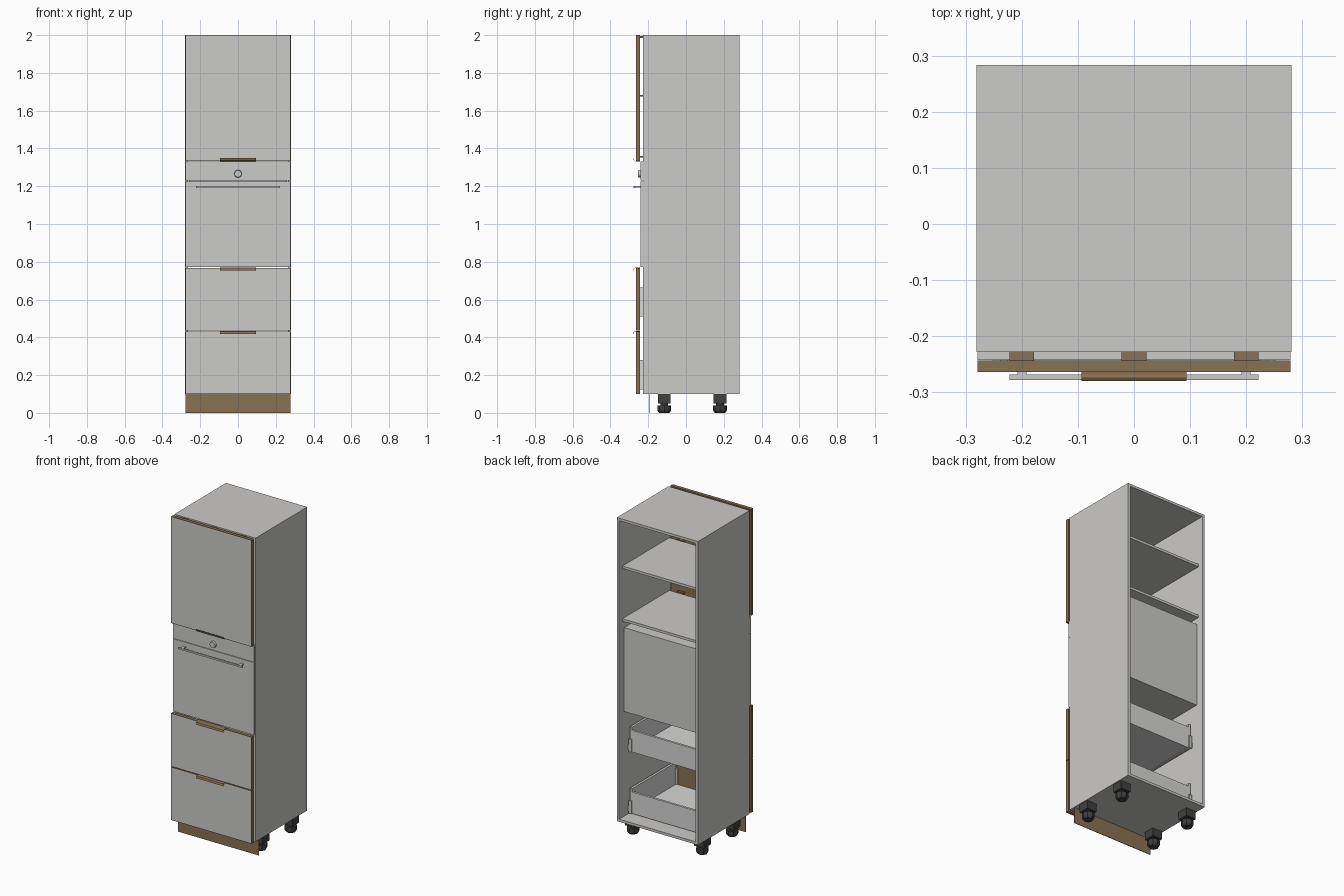
import bpy, bmesh, math
from mathutils import Matrix, Vector

if "Cube" in bpy.data.objects:
    bpy.data.objects.remove(bpy.data.objects["Cube"])


def material(name, rgb):
    m = bpy.data.materials.new(name)
    m.diffuse_color = (*rgb, 1)
    m.use_nodes = True
    m.node_tree.nodes["Principled BSDF"].inputs["Base Color"].default_value = m.diffuse_color
    return m


PANEL = material("light grey panel", (0.60, 0.595, 0.58))
WOOD = material("brown wood", (0.25, 0.165, 0.088))
BLACK = material("dark plastic", (0.05, 0.05, 0.05))
METAL = material("white metal", (0.68, 0.68, 0.67))


def finish(name, bm, *mats):
    bmesh.ops.recalc_face_normals(bm, faces=bm.faces)
    me = bpy.data.meshes.new(name)
    bm.to_mesh(me)
    bm.free()
    for m in mats:
        me.materials.append(m)
    ob = bpy.data.objects.new(name, me)
    bpy.context.collection.objects.link(ob)
    return ob


def add_box(bm, x, y, z):
    """Add a box given by (min, max) on each axis."""
    c = [(a + b) / 2 for a, b in (x, y, z)]
    s = [b - a for a, b in (x, y, z)]
    bmesh.ops.create_cube(bm, size=1, matrix=Matrix.Translation(c) @ Matrix.Diagonal((*s, 1)))


def box(name, x, y, z, mat):
    bm = bmesh.new()
    add_box(bm, x, y, z)
    return finish(name, bm, mat)


def add_cylinder(bm, r1, r2, depth, centre, sides, rot=None):
    m = Matrix.Translation(centre) @ (rot or Matrix())
    bmesh.ops.create_cone(bm, cap_ends=True, segments=sides, radius1=r1, radius2=r2, depth=depth, matrix=m)


def front_panel(name, z):
    """Brown board with a grey face inset on its front."""
    bm = bmesh.new()
    add_box(bm, (-0.279, 0.279), (-0.264, -0.243), z)
    bm.normal_update()
    face = [f for f in bm.faces if f.normal.y < -0.9]
    bmesh.ops.inset_region(bm, faces=face, thickness=0.004)
    face[0].material_index = 1
    return finish(name, bm, WOOD, PANEL)


def pull(name, z, flip):
    """Bent edge pull: strip profile leaving the board edge and curling over."""
    outer = [(-0.243, 0.001), (-0.268, 0.001), (-0.276, -0.003), (-0.280, -0.016)]
    inner = [(-0.278, -0.016), (-0.2745, -0.0045), (-0.268, -0.001), (-0.243, -0.001)]
    bm = bmesh.new()
    f = bm.faces.new([bm.verts.new((-0.094, y, z + flip * h)) for y, h in outer + inner])
    ext = bmesh.ops.extrude_face_region(bm, geom=[f])
    bmesh.ops.translate(bm, vec=(0.188, 0, 0), verts=[v for v in ext["geom"] if isinstance(v, bmesh.types.BMVert)])
    return finish(name, bm, WOOD)


# Carcass: open at the back
T = 0.016
Y0, Y1 = -0.228, 0.283
for side, s in (("left", -1), ("right", 1)):
    box(side + "_side", sorted((s * 0.281, s * (0.281 - T))), (Y0, Y1), (0.1, 2.0), PANEL)
W = 0.281 - T
box("top_panel", (-W, W), (Y0, Y1), (2.0 - T, 2.0), PANEL)
box("bottom_panel", (-W, W), (Y0, Y1), (0.1, 0.1 + T), PANEL)

# Shelves
for i, z in enumerate((1.35, 1.68)):
    box(f"shelf_{i + 1}", (-W, W), (-0.215, 0.25), (z - T / 2, z + T / 2), PANEL)

# Door, drawer fronts and pulls
front_panel("upper_door", (1.333, 2.0))
front_panel("upper_drawer_front", (0.436, 0.768))
front_panel("lower_drawer_front", (0.1, 0.432))
pull("upper_door_pull", 1.333, -1)
pull("upper_drawer_pull", 0.769, 1)
pull("lower_drawer_pull", 0.433, 1)

# Small pads between door and carcass
bm = bmesh.new()
for x in (-0.2, 0, 0.2):
    for z in (1.355, 1.68, 1.99):
        add_box(bm, (x - 0.022, x + 0.022), (-0.243, Y0), (z - 0.004, z + 0.004))
finish("door_pads", bm, WOOD)

# Built-in oven
box("oven_body", (-0.26, 0.26), (-0.228, 0.24), (0.775, 1.30), PANEL)
box("oven_door", (-0.279, 0.279), (-0.242, -0.226), (0.772, 1.226), PANEL)
box("oven_control_panel", (-0.279, 0.279), (-0.242, -0.226), (1.229, 1.331), PANEL)
bm = bmesh.new()
add_box(bm, (-0.222, 0.222), (-0.278, -0.268), (1.191, 1.201))
for x in (-0.2, 0.2):
    add_box(bm, (x - 0.008, x + 0.008), (-0.27, -0.24), (1.192, 1.200))
finish("oven_handle", bm, PANEL)
bm = bmesh.new()
add_cylinder(bm, 0.02, 0.018, 0.013, (0, -0.2485, 1.266), 32, Matrix.Rotation(math.pi / 2, 4, "X"))
knob = finish("oven_knob", bm, PANEL)
for p in knob.data.polygons:
    p.use_smooth = len(p.vertices) == 4
    if not p.use_smooth:
        for li in p.loop_indices:
            knob.data.edges[knob.data.loops[li].edge_index].use_edge_sharp = True

# Drawer boxes with runners and rear clips
for name, z in (("lower", 0.125), ("upper", 0.51)):
    bm = bmesh.new()
    D = 0.195
    for s in (-1, 1):
        add_box(bm, sorted((s * 0.252, s * 0.238)), (-0.243, D), (z, z + 0.155))
    add_box(bm, (-0.238, 0.238), (D - 0.014, D), (z, z + 0.135))
    add_box(bm, (-0.238, 0.238), (-0.243, D - 0.014), (z + 0.003, z + 0.017))
    finish(name + "_drawer_box", bm, METAL)
    bm = bmesh.new()
    for s in (-1, 1):
        add_box(bm, sorted((s * 0.265, s * 0.252)), (-0.22, D), (z + 0.01, z + 0.04))
        add_box(bm, sorted((s * 0.257, s * 0.238)), (D, D + 0.006), (z, z + 0.08))
        add_box(bm, sorted((s * 0.238, s * 0.225)), (-0.243, -0.235), (z + 0.02, z + 0.12))
    finish(name + "_drawer_runners", bm, PANEL)

# Plinth board
box("plinth", (-0.279, 0.279), (-0.193, -0.190), (0.0, 0.1), WOOD)

# Adjustable feet
for nx, x in (("left", -0.24), ("right", 0.24)):
    for ny, y in (("front", -0.115), ("back", 0.18)):
        bm = bmesh.new()
        add_box(bm, (x - 0.034, x + 0.034), (y - 0.034, y + 0.034), (0.05, 0.1))
        add_cylinder(bm, 0.02, 0.02, 0.02, (x, y, 0.044), 12)
        add_cylinder(bm, 0.036, 0.036, 0.026, (x, y, 0.025), 8)
        add_cylinder(bm, 0.028, 0.036, 0.012, (x, y, 0.006), 8)
        finish(f"{ny}_{nx}_foot", bm, BLACK)
